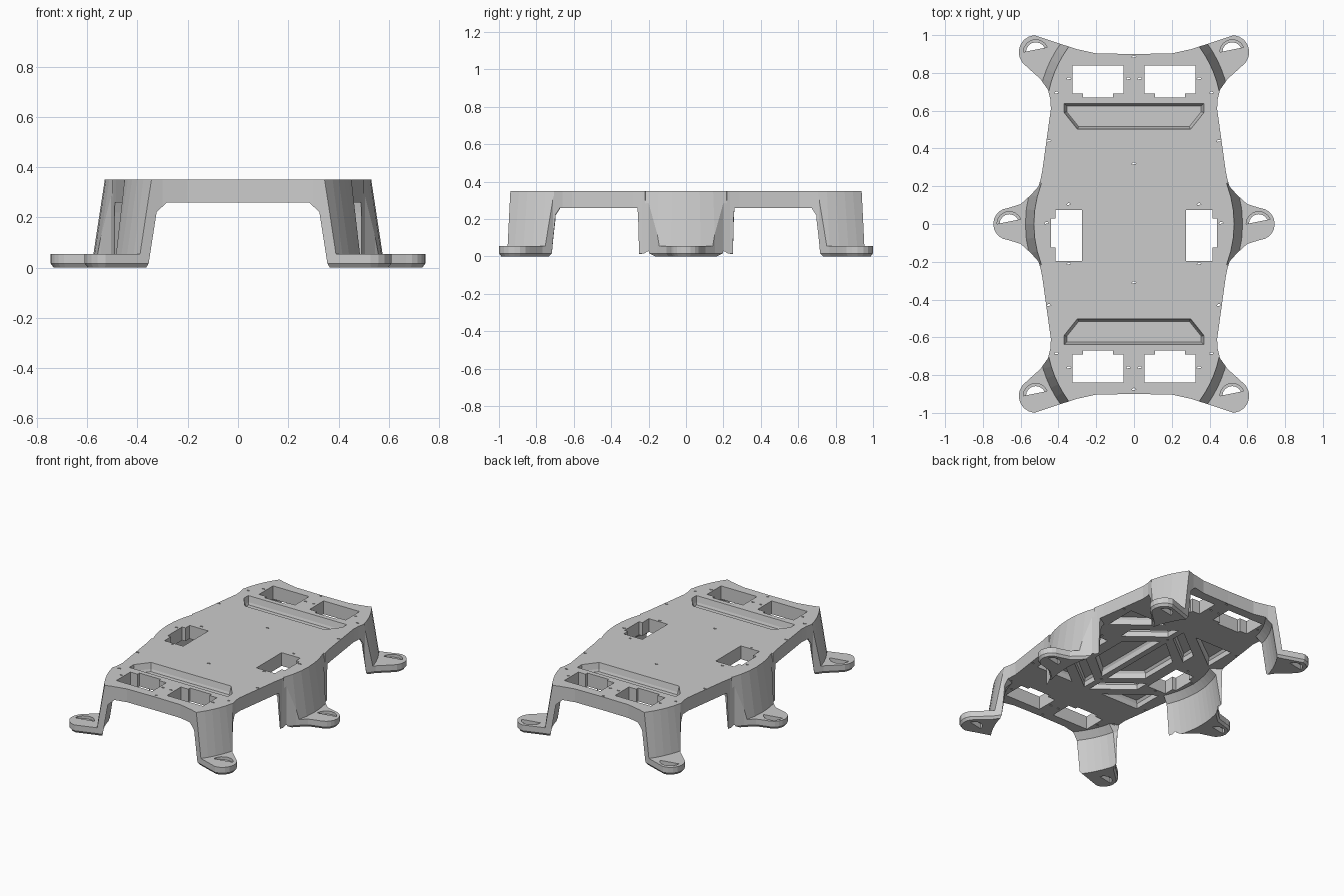
import bpy, bmesh, math
from mathutils import Vector

cube = bpy.data.objects.get("Cube")
if cube:
    bpy.data.objects.remove(cube, do_unlink=True)

TOP, UNDER, FOOT = 0.35, 0.26, 0.055

grey = bpy.data.materials.new("plain_grey")
grey.use_nodes = True
grey.diffuse_color = (0.6, 0.6, 0.6, 1)
grey.node_tree.nodes["Principled BSDF"].inputs["Base Color"].default_value = (0.6, 0.6, 0.6, 1)


def inset(pts, d):
    """Move a closed polygon inwards by d."""
    n = len(pts)
    area = sum(pts[i - 1][0] * pts[i][1] - pts[i][0] * pts[i - 1][1] for i in range(n))
    s = 1 if area > 0 else -1
    out = []
    for i in range(n):
        p = Vector(pts[i])
        a = (p - Vector(pts[i - 1])).normalized()
        b = (Vector(pts[(i + 1) % n]) - p).normalized()
        na, nb = Vector((-a.y, a.x)), Vector((-b.y, b.x))
        m = (na + nb) / max(0.5, 1 + na.dot(nb))
        out.append(tuple(p + m * d * s))
    return out


def loft(bm, loops):
    """Closed solid through (polygon, height) loops."""
    rings = [[bm.verts.new((x, y, z)) for x, y in pts] for pts, z in loops]
    n = len(rings[0])
    faces = [bm.faces.new(rings[0]), bm.faces.new(rings[-1])]
    for lo, hi in zip(rings, rings[1:]):
        for i in range(n):
            j = (i + 1) % n
            faces.append(bm.faces.new((lo[i], lo[j], hi[j], hi[i])))
    bmesh.ops.recalc_face_normals(bm, faces=faces)


def make(name, bm):
    mesh = bpy.data.meshes.new(name)
    bm.to_mesh(mesh)
    bm.free()
    mesh.materials.append(grey)
    ob = bpy.data.objects.new(name, mesh)
    bpy.context.collection.objects.link(ob)
    return ob


def cut(target, bm, name):
    cutter = make(name, bm)
    cutter.hide_render = True
    mod = target.modifiers.new(name, 'BOOLEAN')
    mod.operation, mod.solver, mod.object = 'DIFFERENCE', 'EXACT', cutter
    bpy.context.view_layer.objects.active = target
    bpy.ops.object.modifier_apply(modifier=name)
    bpy.data.objects.remove(cutter, do_unlink=True)


def whole(quarter):
    """Mirror a quarter outline running from y = 0 to x = 0."""
    half = quarter + [(-x, y) for x, y in reversed(quarter[:-1])]
    return half + [(-x, -y) for x, y in half[1:-1]]


def mirrored(pts, sx, sy):
    return [(x * sx, y * sy) for x, y in pts]


def arc(c, r, a0, a1, n=6):
    return [(c[0] + r * math.cos(math.radians(a0 + (a1 - a0) * i / n)),
             c[1] + r * math.sin(math.radians(a0 + (a1 - a0) * i / n))) for i in range(n + 1)]


def circle(c, r, n):
    return arc(c, r, 180 / n, 540 + 180 / n - 360, n)[:-1]


def rect(x0, x1, y0, y1):
    return [(x0, y0), (x1, y0), (x1, y1), (x0, y1)]


SIDES = [(1, 1), (-1, 1), (-1, -1), (1, -1)]
MID, CORNER, TILT = (-0.07, 0), (-0.136, 0.58), 25
MID_FOOT, CORNER_FOOT = (0.66, 0), (0.52, 0.91)


def wall(z):
    """Radius of the outer leg wall at height z."""
    return 0.6 + 0.045 * (TOP - z) / (TOP - FOOT)


# Solid block with the full footprint, bottom edge chamfered
outline = whole(
    arc(MID_FOOT, 0.085, 0, 85, 5) + [(0.60, 0.105), (0.545, 0.155), (0.505, 0.2),
    (0.495, 0.235), (0.485, 0.285), (0.44, 0.61), (0.443, 0.66), (0.455, 0.71), (0.495, 0.767)]
    + arc(CORNER_FOOT, 0.09, -55, 85, 7)
    + [(0.40, 0.957), (0.30, 0.925), (0.20, 0.903), (0, 0.9)])
bm = bmesh.new()
loft(bm, [(inset(outline, 0.012), 0), (outline, 0.016), (outline, TOP)])
frame = make("chassis_frame", bm)

# Hollow below the deck, leaving curved leg walls with a chamfer under the deck
def hollow(r):
    return whole(arc(MID, r, 0, 24) + [(0.8, 0.45)] + [(0.8, 0.5)]
                 + arc(CORNER, r, TILT - 12, TILT + 16) + [(0, 1.3)])

bm = bmesh.new()
t = 0.04
loft(bm, [(hollow(wall(-0.1) - t), -0.1), (hollow(wall(0.22) - t), 0.22),
          (hollow(wall(0.22) - 2 * t), UNDER)])
cut(frame, bm, "underside_hollow")

# Clear the space above each foot, outside the sloped leg wall
def outer(c, a0, a1, z):
    return (arc(c, wall(z), a0, a1) + arc(c, 1.0, a1, a0), z)

bm = bmesh.new()
for sx in (1, -1):
    loft(bm, [(mirrored(p, sx, 1), z) for p, z in (outer(MID, -21, 21, h) for h in (FOOT, 0.4))])
for s in SIDES:
    loft(bm, [(mirrored(p, *s), z) for p, z in
              (outer(CORNER, TILT - 13, TILT + 16, h) for h in (FOOT, 0.4))])
cut(frame, bm, "foot_clearance")

# Foot mounting holes with a counterbore
bm = bmesh.new()
feet = [mirrored([CORNER_FOOT], *s)[0] for s in SIDES] + [MID_FOOT, (-MID_FOOT[0], 0)]
for f in feet:
    small, big = circle(f, 0.052, 8), circle(f, 0.066, 8)
    loft(bm, [(small, -0.1), (small, 0.035), (big, 0.035), (big, 0.12)])

# Notched windows at both ends and on both sides
end_window = [(0.055, 0.84), (0.055, 0.69), (0.11, 0.69), (0.11, 0.67),
              (0.27, 0.67), (0.27, 0.69), (0.325, 0.69), (0.325, 0.84)]
side_window = [(0.275, 0.075), (0.275, -0.195), (0.415, -0.195), (0.415, -0.125),
               (0.44, -0.125), (0.44, 0.03), (0.415, 0.03), (0.415, 0.075)]
windows = [mirrored(end_window, *s) for s in SIDES]
windows += [mirrored(side_window, sx, 1) for sx in (1, -1)]
for w in windows:
    loft(bm, [(w, 0.15), (w, 0.5)])

# Screw holes
screws = [(0, sy * y) for y in (0.88, 0.315) for sy in (1, -1)]
screws += [(sx * 0.345, y) for y in (0.1, -0.215) for sx in (1, -1)]
screws += [(sx * 0.462, 0) for sx in (1, -1)]
for p in ((0.45, 0.435), (0.41, 0.69), (0.03, 0.765), (0.345, 0.765)):
    screws += [mirrored([p], *s)[0] for s in SIDES]
for p in screws:
    ring = circle(p, 0.011, 10)
    loft(bm, [(ring, 0.15), (ring, 0.5)])

# Long trapezoid grooves in the deck top
groove = [(-0.37, 0.638), (-0.37, 0.59), (-0.30, 0.502), (0.30, 0.502), (0.37, 0.59), (0.37, 0.638)]
for sy in (1, -1):
    g = mirrored(groove, 1, sy)
    loft(bm, [(inset(g, 0.014), 0.295), (inset(g, 0.008), 0.31), (g, TOP), (g, 0.4)])
cut(frame, bm, "openings")

# Weight-saving pockets below the deck, separated by crossing ribs
bm = bmesh.new()
pockets = [[(0.02, 0.45), (0.02, 0.35), (0.25, 0.17), (0.25, 0.27)],
           [(0.12, 0.45), (0.40, 0.235), (0.40, 0.45)]]
for pocket in pockets:
    for s in SIDES:
        p = mirrored(pocket, *s)
        loft(bm, [(p, 0.2), (p, 0.295), (inset(p, 0.012), 0.31)])
for sx in (1, -1):
    p = mirrored([(0.02, -0.28), (0.2, -0.13), (0.2, 0.13), (0.02, 0.28)], sx, 1)
    loft(bm, [(p, 0.2), (p, 0.295), (inset(p, 0.012), 0.31)])
cut(frame, bm, "pockets")
